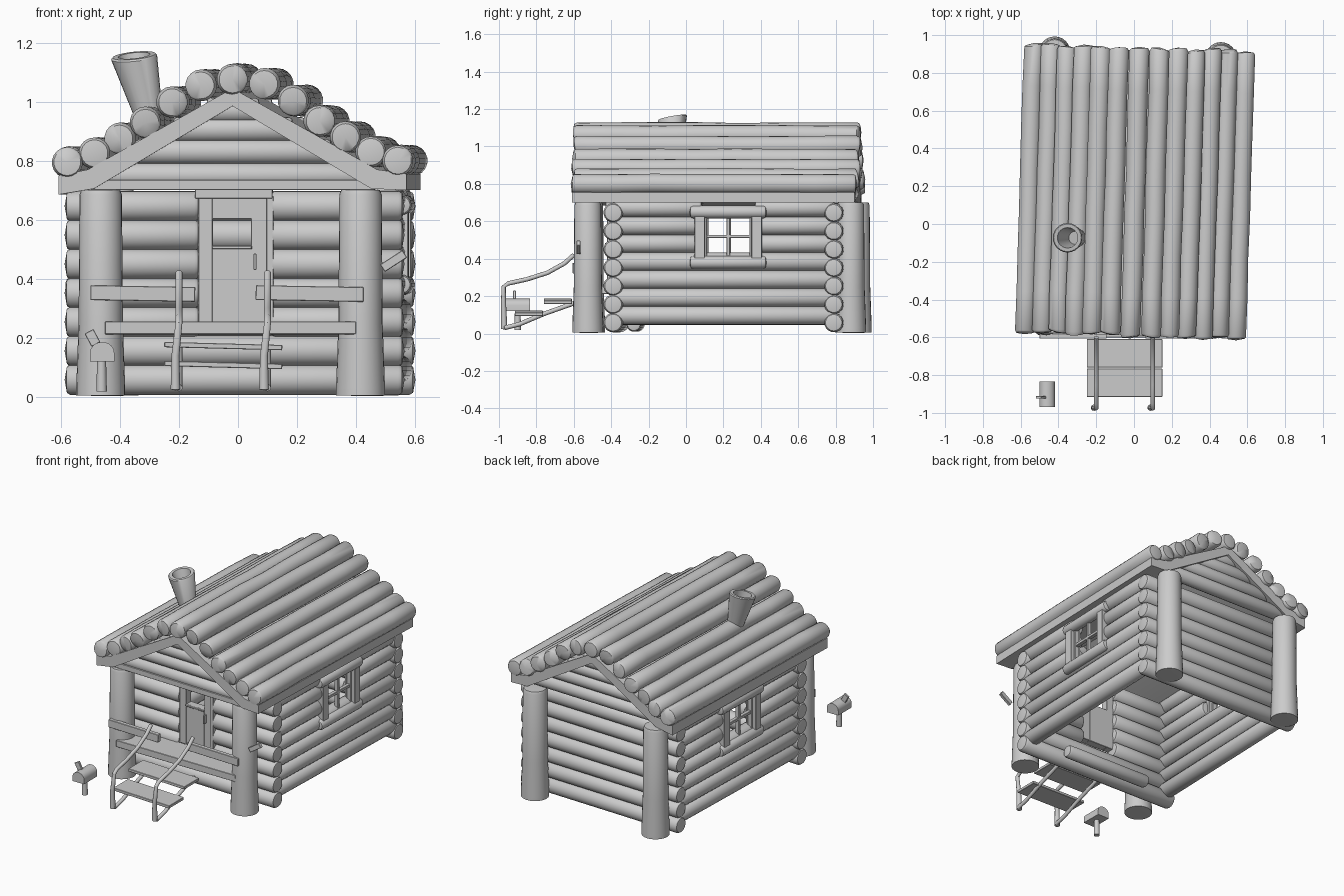
import bpy, bmesh, math, random
from mathutils import Vector, Matrix

if "Cube" in bpy.data.objects:
    bpy.data.objects.remove(bpy.data.objects["Cube"])

random.seed(4)
house = []  # parts that share the slight twist of the cabin


def finish(name, bm, twist, smooth=True):
    bmesh.ops.recalc_face_normals(bm, faces=bm.faces[:])
    me = bpy.data.meshes.new(name)
    bm.to_mesh(me)
    bm.free()
    ob = bpy.data.objects.new(name, me)
    bpy.context.collection.objects.link(ob)
    if smooth:
        bpy.ops.object.select_all(action='DESELECT')
        ob.select_set(True)
        bpy.context.view_layer.objects.active = ob
        bpy.ops.object.shade_smooth_by_angle(angle=math.radians(40))
    if twist:
        house.append(ob)
    return ob


def tube(name, pts, radii, sides=18, dome=0.0, twist=True):
    """Round bar through points, with one radius for each point."""
    pts = [Vector(p) for p in pts]
    n = len(pts)
    tan = [(pts[min(i + 1, n - 1)] - pts[max(i - 1, 0)]).normalized() for i in range(n)]
    bm = bmesh.new()
    rings = []
    for p, t, r in zip(pts, tan, radii):
        ref = Vector((1, 0, 0)) if abs(t.x) < 0.8 else Vector((0, 1, 0))
        u = t.cross(ref).normalized()
        v = t.cross(u)
        rings.append([bm.verts.new(p + r * (math.cos(a) * u + math.sin(a) * v))
                      for a in (2 * math.pi * k / sides for k in range(sides))])
    for a, b in zip(rings, rings[1:]):
        for k in range(sides):
            j = (k + 1) % sides
            bm.faces.new((a[k], a[j], b[j], b[k]))
    for ring, p, t in ((rings[0], pts[0], -tan[0]), (rings[-1], pts[-1], tan[-1])):
        tip = bm.verts.new(p + t * dome)
        for k in range(sides):
            bm.faces.new((ring[k], ring[(k + 1) % sides], tip))
    return finish(name, bm, twist)


def log(name, a, b, r, wobble=0.0, steps=1):
    """Log with softened ends and an optional hand-made wobble."""
    a, b = Vector(a), Vector(b)
    e = 0.012 / (b - a).length
    ts = [0, e] + [i / steps for i in range(1, steps)] + [1 - e, 1]
    pts, rad = [], []
    for t in ts:
        w = 0 if t in (0, 1) else wobble
        pts.append(a.lerp(b, t) + Vector((random.uniform(-w, w), 0, random.uniform(-w, w))))
        rad.append(r * (0.86 if t in (0, 1) else 1 + random.uniform(-w, w) * 6))
    return tube(name, pts, rad, dome=0.008)


def box(name, lo, hi, twist=True, rot=None):
    lo, hi = Vector(lo), Vector(hi)
    bm = bmesh.new()
    bmesh.ops.create_cube(bm, size=1)
    bmesh.ops.scale(bm, vec=hi - lo, verts=bm.verts)
    bmesh.ops.bevel(bm, geom=bm.edges[:], offset=0.002, segments=1, affect='EDGES')
    if rot:
        bmesh.ops.rotate(bm, matrix=rot, verts=bm.verts)
    bmesh.ops.translate(bm, vec=(lo + hi) / 2, verts=bm.verts)
    return finish(name, bm, twist, False)


def extrude_y(name, outline, y0, y1, twist=True):
    bm = bmesh.new()
    f = bm.faces.new([bm.verts.new((x, y0, z)) for x, z in outline])
    g = bmesh.ops.extrude_face_region(bm, geom=[f])
    bmesh.ops.translate(bm, vec=(0, y1 - y0, 0),
                        verts=[v for v in g['geom'] if isinstance(v, bmesh.types.BMVert)])
    return finish(name, bm, twist)


FY, BY, WX, END = -0.372, 0.808, 0.515, 0.568  # front, back, side walls, log ends
DL, DR = -0.122, 0.125                         # door sides

# Log walls: side logs sit half a step above the front and back ones
for i in range(7):
    z = 0.058 + 0.098 * i
    log("back_wall_log", (-END, BY, z), (END, BY, z), 0.051)
    if z < 0.2:
        log("front_wall_log", (-END, FY, z), (END, FY, z), 0.052)
    else:
        log("front_wall_log", (-END, FY, z), (DL, FY, z), 0.052)
        log("front_wall_log", (DR, FY, z), (END, FY, z), 0.052)
    zs = 0.096 + 0.096 * i
    for s, dy in ((-1, -0.01), (1, 0.018)):
        x = s * WX
        if zs < 0.4:
            log("side_wall_log", (x, FY, zs), (x, BY, zs), 0.05)
        else:
            log("side_wall_log", (x, FY, zs), (x, 0.08 + dy, zs), 0.05)
            log("side_wall_log", (x, 0.37 + dy, zs), (x, BY, zs), 0.05)

# Gable logs just behind the roof edge, shortened to follow the slope
for z in (0.75, 0.83, 0.905, 0.97):
    h = (1.02 - z) / 0.575
    for y in (-0.53, 0.865):
        log("gable_log", (-h, y, z), (h, y, z), 0.043)
box("tie_beam", (-0.48, -0.575, 0.70), (0.48, -0.49, 0.735))

# Roof deck with kicked eaves
top = [(-0.59, 0.75), (-0.49, 0.77), (0, 1.045), (0.49, 0.77), (0.59, 0.755)]
under = [(0.59, 0.70), (0.47, 0.705), (0, 0.985), (-0.47, 0.705), (-0.59, 0.685)]
extrude_y("roof_deck", top + under, -0.59, 0.92)

# Roof logs
half = [(0.56, 0.80), (0.468, 0.83), (0.383, 0.88), (0.295, 0.934), (0.205, 1.003), (0.108, 1.06)]
for x, z in [(-x, z - 0.005) for x, z in half] + [(0, 1.075)] + half:
    log("roof_log", (x, -0.59 + random.uniform(-.008, .008), z),
        (x, 0.93 + random.uniform(-.008, .008), z), 0.053, 0.002, 7)

# Windows on both sides
for s, dy in ((-1, -0.01), (1, 0.018)):
    x = s * 0.54
    y0, y1 = 0.045 + dy, 0.405 + dy
    for name, z in (("window_header", 0.65), ("window_sill", 0.38)):
        log(name, (x + s * 0.012, y0 - 0.02, z), (x + s * 0.012, y1 + 0.02, z), 0.034)
    for y in (y0, y1 - 0.055):
        box("window_jamb", (x - 0.035, y, 0.39), (x + 0.035, y + 0.055, 0.645))
    ym = (y0 + y1) / 2
    box("window_bar", (x - 0.012, ym - 0.009, 0.40), (x + 0.012, ym + 0.009, 0.64))
    box("window_bar", (x - 0.012, y0 + 0.04, 0.51), (x + 0.012, y1 - 0.04, 0.528))
    for y in (y0 + 0.055, y1 - 0.067):
        box("window_sash", (x - 0.015, y, 0.40), (x + 0.015, y + 0.012, 0.64))

# Door around its open pane
d0, d1 = FY - 0.035, FY + 0.015
for x0, x1, z0, z1 in ((DL, -0.073, 0.25, 0.68), (0.057, DR - 0.013, 0.25, 0.68),
                       (-0.075, 0.06, 0.25, 0.51), (-0.075, 0.06, 0.602, 0.68)):
    box("door_panel", (x0, d0, z0), (x1, d1, z1))
box("door_pane_sill", (-0.075, d0 - 0.01, 0.50), (0.06, d0, 0.512))
box("door_lintel", (DL - 0.01, d0 - 0.02, 0.672), (DR + 0.005, d1, 0.708))
box("door_post", (DR - 0.016, d0 - 0.012, 0.25), (DR + 0.008, d1, 0.68))
box("door_handle", (0.066, d0 - 0.025, 0.43), (0.076, d0 + 0.005, 0.485))

# Corner columns, wider at the foot
for x, y in ((-0.465, -0.515), (0.415, -0.525), (-0.42, 0.91), (0.46, 0.88)):
    tube("corner_column", [(x, y, 0.005), (x, y, 0.03), (x, y, 0.25), (x, y, 0.685), (x, y, 0.7)],
         [0.083, 0.083, 0.075, 0.072, 0.066], 24, 0.002, False)

# Porch deck, railings and floor log
box("porch_deck", (-0.45, -0.6, 0.212), (0.4, -0.41, 0.255), False)
for x0, x1 in ((-0.5, -0.145), (0.06, 0.425)):
    box("porch_rail", (x0, -0.607, 0.325), (x1, -0.58, 0.375), False,
        Matrix.Rotation(math.radians(1), 3, 'Y'))
log("floor_log", (-0.3, -0.27, 0.05), (0.3, -0.27, 0.05), 0.04)
box("porch_peg", (0.482, -0.585, 0.445), (0.572, -0.565, 0.475), False,
    Matrix.Rotation(math.radians(-33), 3, 'Y'))

# Stair frames with bent handrails
for x in (-0.2, 0.1):
    path = [(-0.6, 0.42), (-0.65, 0.375), (-0.74, 0.325), (-0.85, 0.29), (-0.95, 0.268), (-0.975, 0.25),
            (-0.975, 0.14), (-0.972, 0.025)]
    tube("stair_handrail", [(x - (0.012 if z < 0.2 else 0), y, z) for y, z in path],
         [0.012] * 6 + [0.014, 0.017], 10, 0.003, False)
    tube("stair_stringer", [(x, y, z) for y, z in
                            ((-0.97, 0.03), (-0.89, 0.05), (-0.76, 0.105), (-0.59, 0.165))],
         [0.012] * 4, 10, 0.003, False)

# Stair treads
for y, z in ((-0.685, 0.172), (-0.84, 0.108)):
    box("stair_tread", (-0.25, y - 0.075, z - 0.009), (0.15, y + 0.075, z + 0.009), False,
        Matrix.Rotation(math.radians(1.5), 3, 'Y'))

# Mailbox with a rounded top, post and flag
tube("mailbox_post", [(-0.462, -0.9, 0.018), (-0.462, -0.9, 0.13)], [0.018, 0.015], 12, 0, False)
arch = [(-0.46 + 0.041 * math.cos(math.pi * k / 10), 0.15 + 0.036 * math.sin(math.pi * k / 10))
        for k in range(11)]
extrude_y("mailbox", [(-0.501, 0.12), (-0.419, 0.12)] + arch, -0.97, -0.835, False)
box("mailbox_flag", (-0.51, -0.925, 0.175), (-0.476, -0.91, 0.225), False,
    Matrix.Rotation(math.radians(-28), 3, 'Y'))

# Leaning chimney, flared and hollow
bm = bmesh.new()
rings = []
for x, z, r in ((-0.29, 0.90, 0.04), (-0.352, 1.15, 0.078), (-0.352, 1.156, 0.073),
                (-0.352, 1.156, 0.054), (-0.31, 1.0, 0.035)):
    rings.append([bm.verts.new((x + r * math.cos(a), -0.073 + r * math.sin(a),
                                z + r * (0.1 * math.cos(a) + 0.18 * math.sin(a))))
                  for a in (2 * math.pi * k / 24 for k in range(24))])
for a, b in zip(rings, rings[1:]):
    for k in range(24):
        j = (k + 1) % 24
        bm.faces.new((a[k], a[j], b[j], b[k]))
bm.faces.new(rings[0])
bm.faces.new(rings[-1])
finish("chimney", bm, False)

# Slight twist of the whole cabin
for ob in house:
    ob.data.transform(Matrix.Rotation(math.radians(-1.8), 4, 'Z'))
